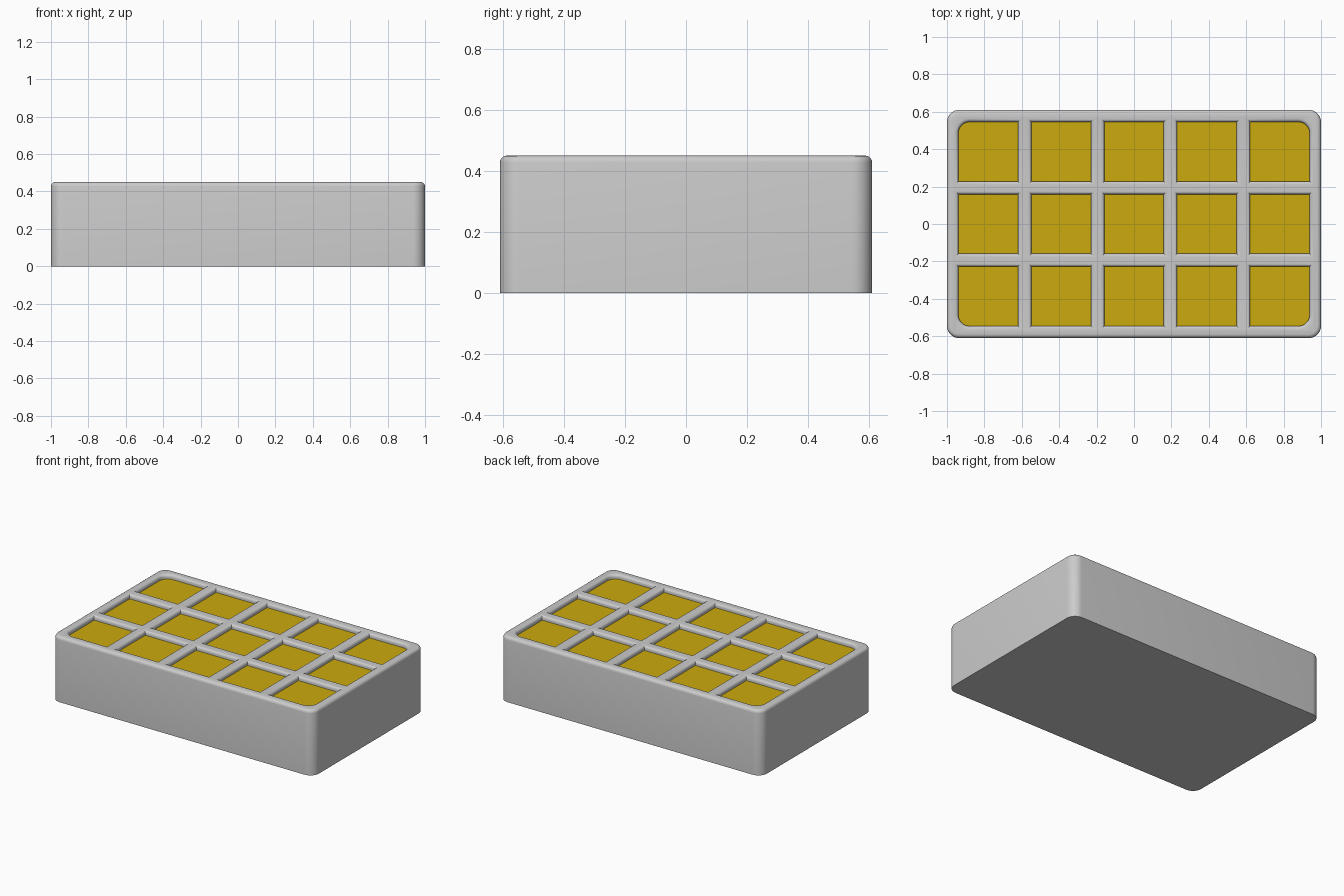
import bpy, bmesh
from math import cos, sin, pi

if "Cube" in bpy.data.objects:
    bpy.data.objects.remove(bpy.data.objects["Cube"])

HX, HY, TOP = 1.0, 0.61, 0.45      # half width, half depth, height
PITCH, HALF = 0.39, 0.177          # cell spacing, half opening
R_PEN, LIP = 0.08, 0.018           # pocket corner radius, rounded lip
FILL_Z = 0.42                      # level of the coloured inserts


def outline(cx, cy, hx, hy, radii, inset, n=8):
    """Rounded rectangle, counter-clockwise from the +x +y corner."""
    pts = []
    signs = [(1, 1), (-1, 1), (-1, -1), (1, -1)]
    for k, ((sx, sy), r) in enumerate(zip(signs, radii)):
        x, y = cx + sx * (hx - max(r, inset)), cy + sy * (hy - max(r, inset))
        rr = max(r - inset, 0)
        for i in range(n + 1 if r > 0 else 1):
            a = (k + i / n) * pi / 2
            pts.append((x + rr * cos(a), y + rr * sin(a)))
    return pts


def loft(bm, rings):
    """Skin a closed solid through (points, z) rings from bottom to top."""
    loops = [[bm.verts.new((x, y, z)) for x, y in pts] for pts, z in rings]
    bm.faces.new(loops[0][::-1])
    bm.faces.new(loops[-1])
    for lo, hi in zip(loops, loops[1:]):
        for i in range(len(lo)):
            j = (i + 1) % len(lo)
            bm.faces.new((lo[i], lo[j], hi[j], hi[i]))


def make(name, bm):
    mesh = bpy.data.meshes.new(name)
    bm.to_mesh(mesh)
    bm.free()
    obj = bpy.data.objects.new(name, mesh)
    bpy.context.collection.objects.link(obj)
    return obj


def smooth(obj):
    bpy.ops.object.select_all(action='DESELECT')
    obj.select_set(True)
    bpy.context.view_layer.objects.active = obj
    bpy.ops.object.shade_smooth_by_angle(angle=0.6)


# tray body with rounded corners and a rounded top rim
STEPS = [i / 4 * pi / 2 for i in range(5)]
bm = bmesh.new()
rings = [(outline(0, 0, HX, HY, [0.065] * 4, 0), 0)]
for a in STEPS:
    rings.append((outline(0, 0, HX, HY, [0.065] * 4, 0.022 * (1 - cos(a))),
                  TOP - 0.022 * (1 - sin(a))))
loft(bm, rings)
tray = make("tray_body", bm)

# pocket cutters and matching inserts; only the four outer corners are round
cut, fill = bmesh.new(), bmesh.new()
for i in range(-2, 3):
    for j in range(-1, 2):
        corners = [(2, 1), (-2, 1), (-2, -1), (2, -1)]
        radii = [R_PEN if (i, j) == c else 0 for c in corners]
        cell = (i * PITCH, j * PITCH * 0.992, HALF, HALF, radii)
        rings = [(outline(*cell, LIP), 0.39)]
        for a in STEPS:
            rings.append((outline(*cell, LIP * (1 - sin(a)) if a < 1.5 else 0),
                          TOP - LIP * cos(a)))
        # lip curves outward as it nears the top face
        rings = [rings[0]] + [(outline(*cell, LIP * cos(pi / 2 - a)),
                               TOP - LIP * (1 - cos(a))) for a in STEPS[::-1]]
        rings.append((outline(*cell, 0), TOP + 0.05))
        loft(cut, rings)
        slab = outline(*cell, LIP - 0.004)
        loft(fill, [(slab, 0.38), (slab, FILL_Z)])
cutter = make("pocket_cutter", cut)
mod = tray.modifiers.new("pockets", 'BOOLEAN')
mod.operation, mod.solver, mod.object = 'DIFFERENCE', 'EXACT', cutter
bpy.context.view_layer.objects.active = tray
bpy.ops.object.modifier_apply(modifier=mod.name)
bpy.data.objects.remove(cutter)
smooth(tray)

# golden cell inserts
inserts = make("cell_inserts", fill)
mat = bpy.data.materials.new("gold")
mat.diffuse_color = (0.60, 0.40, 0.004, 1)
mat.use_nodes = True
mat.node_tree.nodes["Principled BSDF"].inputs["Base Color"].default_value = mat.diffuse_color
inserts.data.materials.append(mat)
